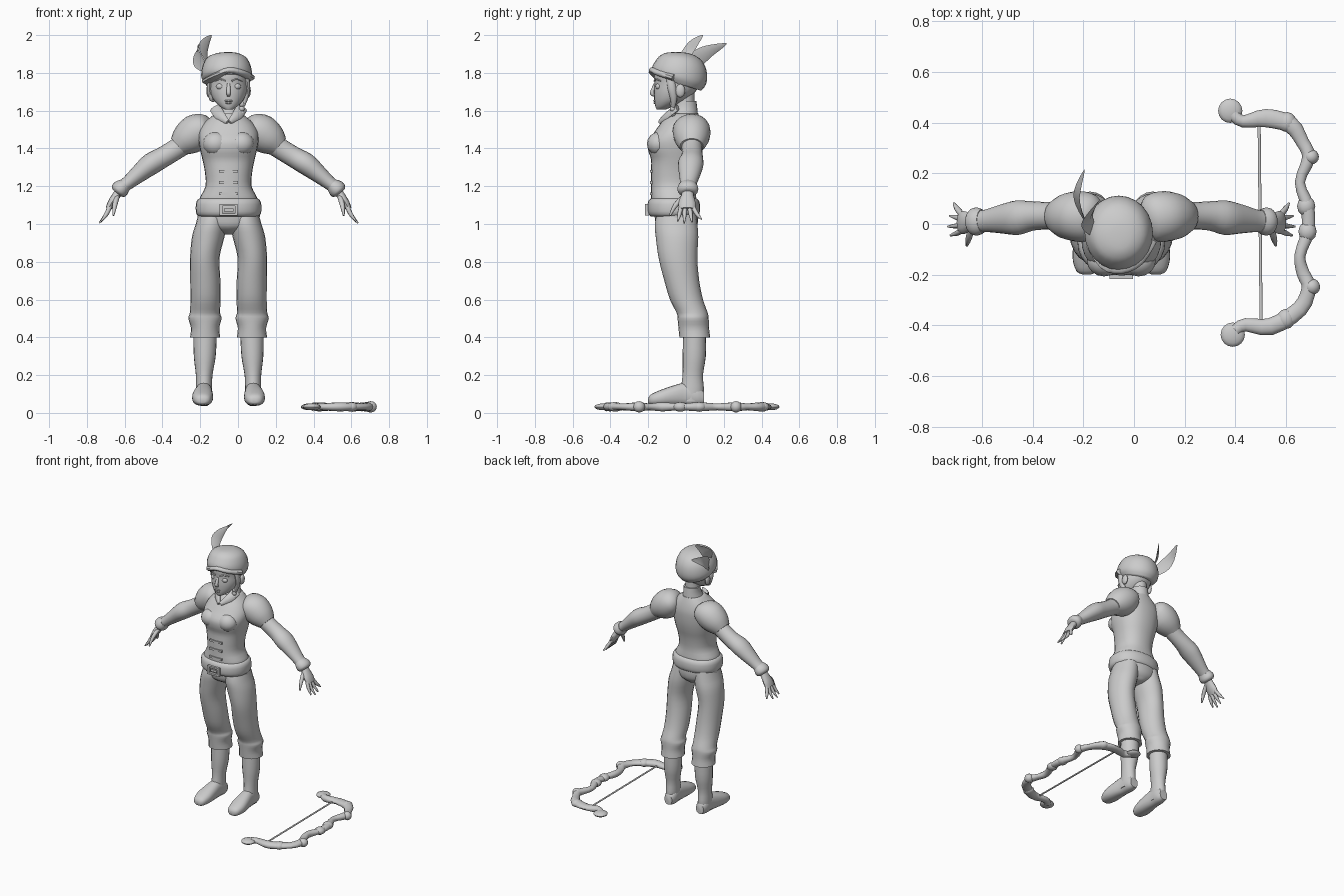
import bpy, bmesh, math
from mathutils import Vector

CX = -0.05  # the figure stands left of the centre, the bow lies at its side
grey = bpy.data.materials.new("plain grey")
grey.diffuse_color = (0.6, 0.6, 0.6, 1)


def finish(name, bm, angle=50):
    bmesh.ops.recalc_face_normals(bm, faces=bm.faces)
    me = bpy.data.meshes.new(name)
    bm.to_mesh(me)
    bm.free()
    me.materials.append(grey)
    ob = bpy.data.objects.new(name, me)
    bpy.context.collection.objects.link(ob)
    bpy.context.view_layer.objects.active = ob
    ob.select_set(True)
    bpy.ops.object.shade_smooth_by_angle(angle=math.radians(angle))
    ob.select_set(False)
    return ob


def smooth(rows, n):
    """Catmull-Rom interpolation of number tuples."""
    out = []
    for i in range(len(rows) - 1):
        p = [rows[max(i - 1, 0)], rows[i], rows[i + 1], rows[min(i + 2, len(rows) - 1)]]
        for k in range(n):
            t = k / n
            out.append([0.5 * (2 * b + (c - a) * t + (2 * a - 5 * b + 4 * c - d) * t * t
                        + (3 * b - a - 3 * c + d) * t ** 3) for a, b, c, d in zip(*p)])
    return out + [list(rows[-1])]


def loft(name, rows, ref=(0, 1, 0), axis=None, seg=20, n=3, side=1, power=1.0, caps=True):
    """Rows of (x, y, z, radius along ref, radius across), x measured from the figure."""
    rows = smooth(rows, n)
    pts = [Vector((CX + side * r[0], r[1], r[2])) for r in rows]
    ref = Vector(ref)
    bm = bmesh.new()
    rings = []
    for i, r in enumerate(rows):
        tan = Vector(axis) if axis else pts[min(i + 1, len(pts) - 1)] - pts[max(i - 1, 0)]
        v = tan.cross(ref).normalized()
        u = v.cross(tan).normalized()
        ring = []
        for k in range(seg):
            a = math.tau * k / seg
            c, s = math.cos(a), math.sin(a)
            c, s = (math.copysign(abs(q) ** power, q) for q in (c, s))
            ring.append(bm.verts.new(pts[i] + u * c * max(r[3], .001) + v * s * max(r[4], .001)))
        rings.append(ring)
    for a, b in zip(rings, rings[1:]):
        for k in range(seg):
            bm.faces.new((a[k], a[(k + 1) % seg], b[(k + 1) % seg], b[k]))
    if caps:
        bm.faces.new(rings[0])
        bm.faces.new(rings[-1])
    return finish(name, bm)


def stack(name, rows, side=1, **kw):
    """Horizontal sections: (z, x, y front, y back, half width)."""
    return loft(name, [(x, (f + b) / 2, z, (b - f) / 2, w) for z, x, f, b, w in rows],
                axis=(0, 0, 1), side=side, **kw)


def ball(name, loc, size, seg=16):
    bm = bmesh.new()
    bmesh.ops.create_uvsphere(bm, u_segments=seg, v_segments=seg // 2, radius=1)
    for v in bm.verts:
        v.co = Vector((CX + loc[0], loc[1], loc[2])) + Vector(a * b for a, b in zip(v.co, size))
    return finish(name, bm)


def box(name, loc, size):
    bm = bmesh.new()
    bmesh.ops.create_cube(bm, size=1)
    for v in bm.verts:
        v.co = Vector((CX + loc[0], loc[1], loc[2])) + Vector(a * b for a, b in zip(v.co, size))
    return finish(name, bm, 30)


# Jacket, with bust, waist and flared hem
stack("jacket", [(1.06, 0, -.175, .05, .155), (1.13, 0, -.185, .055, .155), (1.20, 0, -.185, .05, .122),
                 (1.28, 0, -.185, .06, .126), (1.34, 0, -.185, .075, .138), (1.39, 0, -.20, .085, .150),
                 (1.44, 0, -.20, .09, .158), (1.49, 0, -.165, .09, .155), (1.54, 0, -.13, .08, .125),
                 (1.585, 0, -.095, .065, .07)], seg=28, power=.88)
for s in (-1, 1):
    ball("bust", (s * .068, -.145, 1.425), (.068, .062, .062))
for z in (1.16, 1.22, 1.28):
    box("jacket_clasp", (0, -.184, z), (.10, .014, .014))
# Upright collar, open at the throat, and its lapels
stack("collar", [(1.56, 0, -.09, .065, .075), (1.61, 0, -.065, .06, .058), (1.65, 0, -.05, .055, .056)],
      n=2)
for s in (-1, 1):
    loft("lapel", [(.072, -.045, 1.615, .012, .03), (.045, -.10, 1.575, .012, .028),
                   (.006, -.14, 1.54, .008, .012)], side=s, seg=8)

# Belt and open buckle
stack("belt", [(1.04, 0, -.185, .055, .155), (1.052, 0, -.20, .07, .17), (1.085, 0, -.205, .075, .174),
               (1.12, 0, -.20, .07, .17), (1.135, 0, -.185, .055, .155)], seg=28, n=2, power=.9)
for s in (-1, 1):
    box("buckle_side", (s * .04, -.207, 1.075), (.014, .022, .062))
    box("buckle_bar", (0, -.207, 1.075 + s * .025), (.09, .022, .012))
box("buckle_prong", (0, -.207, 1.075), (.05, .012, .016))

# Trousers, boots and feet
stack("trouser_seat", [(.945, 0, -.09, .02, .03), (.98, 0, -.15, .055, .13), (1.03, 0, -.165, .065, .165),
                       (1.09, 0, -.17, .06, .158)], seg=24)
for s in (-1, 1):
    stack("trouser_leg", [(.40, .124, -.035, .128, .080), (.45, .124, -.04, .122, .075),
                          (.50, .125, -.045, .12, .088), (.53, .125, -.05, .115, .080),
                          (.60, .122, -.085, .09, .080), (.70, .123, -.115, .07, .080),
                          (.82, .126, -.145, .06, .078), (.93, .108, -.16, .065, .086),
                          (1.00, .092, -.165, .06, .082), (1.07, .08, -.15, .05, .075)], side=s)
    stack("boot_shaft", [(.06, .130, -.04, .085, .040), (.12, .130, -.03, .095, .042),
                         (.20, .129, -.018, .09, .044), (.30, .126, -.018, .105, .058),
                         (.42, .124, -.015, .105, .062)], side=s)
    loft("foot", [(.136, -.20, .065, .015, .012), (.138, -.185, .07, .040, .028), (.138, -.13, .08, .055, .043),
                  (.134, -.06, .092, .051, .055), (.130, 0, .098, .043, .062), (.128, .06, .09, .042, .054),
                  (.128, .095, .08, .03, .036)], ref=(1, 0, 0), axis=(0, 1, 0), side=s, power=.85)

    # Puffed shoulder, sleeve and cuff
    loft("sleeve_puff", [(.09, .02, 1.525, .05, .035), (.115, .025, 1.515, .09, .075),
                         (.17, .03, 1.485, .10, .098), (.225, .03, 1.445, .088, .086),
                         (.265, .03, 1.41, .062, .058)], side=s)
    loft("sleeve", [(.20, .03, 1.45, .06, .06), (.28, .032, 1.395, .054, .055),
                    (.35, .032, 1.352, .058, .055), (.41, .025, 1.318, .068, .058),
                    (.47, .02, 1.27, .058, .048), (.53, .013, 1.22, .045, .037),
                    (.57, .01, 1.19, .042, .034)], side=s)
    loft("cuff", [(.548, .012, 1.207, .046, .036), (.568, .01, 1.19, .055, .046), (.584, .01, 1.174, .052, .044),
                  (.592, .01, 1.165, .036, .03)], side=s)
    # Hand with spread fingers
    loft("palm", [(.57, .01, 1.185, .027, .022), (.595, .008, 1.15, .034, .022), (.62, .006, 1.11, .045, .021),
                  (.637, .006, 1.08, .042, .015)], side=s, seg=12)
    for y0, y1, x1, z1 in ((-.026, -.045, .675, 1.015), (-.005, -.01, .685, 1.005),
                           (.018, .032, .678, 1.01), (.036, .083, .662, 1.025)):
        loft("finger", [(.628, y0, 1.092, .012, .012), (.648, (y0 + y1) / 2, 1.05, .011, .011),
                        (x1, y1, z1, .004, .004)], side=s, seg=8)
    loft("thumb", [(.59, -.01, 1.145, .014, .014), (.602, -.055, 1.10, .013, .013),
                   (.61, -.085, 1.045, .005, .005)], side=s, seg=8)

# Neck and head
stack("neck", [(1.56, 0, -.06, .05, .05), (1.64, 0, -.055, .045, .048), (1.72, 0, -.06, .045, .05)])
stack("head", [(1.605, 0, -.155, -.11, .018), (1.622, 0, -.162, -.07, .046), (1.655, 0, -.168, .0, .078),
               (1.70, 0, -.170, .05, .098), (1.75, 0, -.166, .075, .104), (1.80, 0, -.168, .085, .106),
               (1.86, 0, -.13, .06, .085)], seg=24)
loft("nose", [(0, -.162, 1.745, .008, .008), (0, -.178, 1.70, .012, .012), (0, -.172, 1.682, .014, .01),
              (0, -.16, 1.672, .005, .005)], axis=(0, 0, 1), seg=10)
ball("upper_lip", (0, -.165, 1.652, ), (.022, .009, .006), 12)
ball("lower_lip", (0, -.163, 1.641), (.018, .009, .006), 12)
for s in (-1, 1):
    ball("eye", (s * .043, -.146, 1.728), (.023, .016, .017))
    loft("brow", [(.018, -.168, 1.757, .005, .005), (.045, -.156, 1.767, .006, .005),
                  (.072, -.134, 1.757, .003, .003)], side=s, seg=6)
    ball("ear", (s * .104, -.03, 1.705), (.014, .026, .036), 12)
    # Side locks of hair, the left one a longer braid
    end = 1.60 if s > 0 else 1.66
    loft("hair_lock", [(.092, -.085, 1.79, .022, .016), (.102, -.075, 1.72, .022, .013),
                       (.088, -.065, 1.66, .018, .014), (.068, -.07, end, .005, .005)], side=s, seg=10)
for z in (1.635, 1.61, 1.585):
    ball("braid_knot", (.07, -.07, z), (.016, .016, .017), 10)

# Swept fringe and cap, whose rim is low at the back
loft("fringe", [(.108, -.06, 1.775, .02, .035), (.065, -.14, 1.80, .018, .028), (.0, -.172, 1.815, .016, .026),
                (-.06, -.15, 1.785, .018, .034), (-.108, -.07, 1.755, .018, .038)], ref=(0, 0, 1), seg=10)
cap = stack("cap", [(1.76, -.008, -.155, .08, .112), (1.785, -.01, -.178, .105, .132),
                    (1.815, -.01, -.18, .112, .134), (1.85, -.01, -.168, .10, .124),
                    (1.885, -.01, -.145, .06, .10), (1.905, -.005, -.11, .01, .055),
                    (1.91, 0, -.07, -.04, .012)], seg=24)
for v in cap.data.vertices:
    v.co.z += max(0, 1.87 - v.co.z) * -.55 * (v.co.y + .10)/.2


def plume(name, path, across, width):
    """Curved flat feather, widest in its lower half."""
    pts = [Vector(p) for p in smooth(path, 4)]
    across = Vector(across).normalized()
    bm = bmesh.new()
    rows = []
    for i, p in enumerate(pts):
        t = i / (len(pts) - 1)
        w = width * math.sin(math.pi * (.06 + .93 * t ** .8)) + .001
        bow = Vector((.012 * math.sin(math.pi * t), 0, 0))
        rows.append([bm.verts.new(q) for q in (p - across * w, p + bow, p + across * w)])
    for a, b in zip(rows, rows[1:]):
        for k in (0, 1):
            bm.faces.new((a[k], a[k + 1], b[k + 1], b[k]))
    bmesh.ops.solidify(bm, geom=bm.faces[:], thickness=.004)
    finish(name, bm, 40)


# Two feathers at the side of the cap
plume("tall_feather", [(-.16, -.04, 1.85), (-.185, .01, 1.915), (-.17, .05, 1.965), (-.14, .09, 2.0)],
      (.6, .5, -.5), .035)
plume("back_feather", [(-.17, -.03, 1.82), (-.215, .05, 1.87), (-.225, .12, 1.915), (-.195, .215, 1.955)],
      (.3, -.45, .8), .045)

# Bow lying flat: knobbly limb, end discs, bosses and string
limb = [(.39, .435, .026), (.43, .405, .024), (.52, .418, .036), (.617, .393, .034), (.665, .324, .026),
        (.69, .262, .026), (.655, .165, .020), (.685, .07, .026), (.686, -.03, .026), (.655, -.125, .022),
        (.668, -.195, .026), (.69, -.25, .028), (.655, -.335, .032), (.54, -.405, .034), (.44, -.398, .026),
        (.40, -.42, .024)]
loft("bow_limb", [(x - CX, y, .032, .018 + .006 * (i % 2), r) for i, (x, y, r) in enumerate(limb)],
     ref=(0, 0, 1), seg=12)
for x, y, r in ((.38, .447, .048), (.39, -.437, .048), (.70, .265, .030), (.703, -.248, .032)):
    ball("bow_boss", (x - CX, y, .032), (r, r, .018 if r > .04 else .030))
for i, (x, y) in enumerate(((.605, .402), (.68, .07), (.685, -.03), (.60, -.375))):
    ball("bow_knot", (x - CX, y, .032), (.036, .04, .026), 12)
loft("bow_string", [(.494 - CX, .40, .032, .005, .006), (.502 - CX, -.39, .032, .005, .006)],
     ref=(0, 0, 1), seg=8, n=1)
